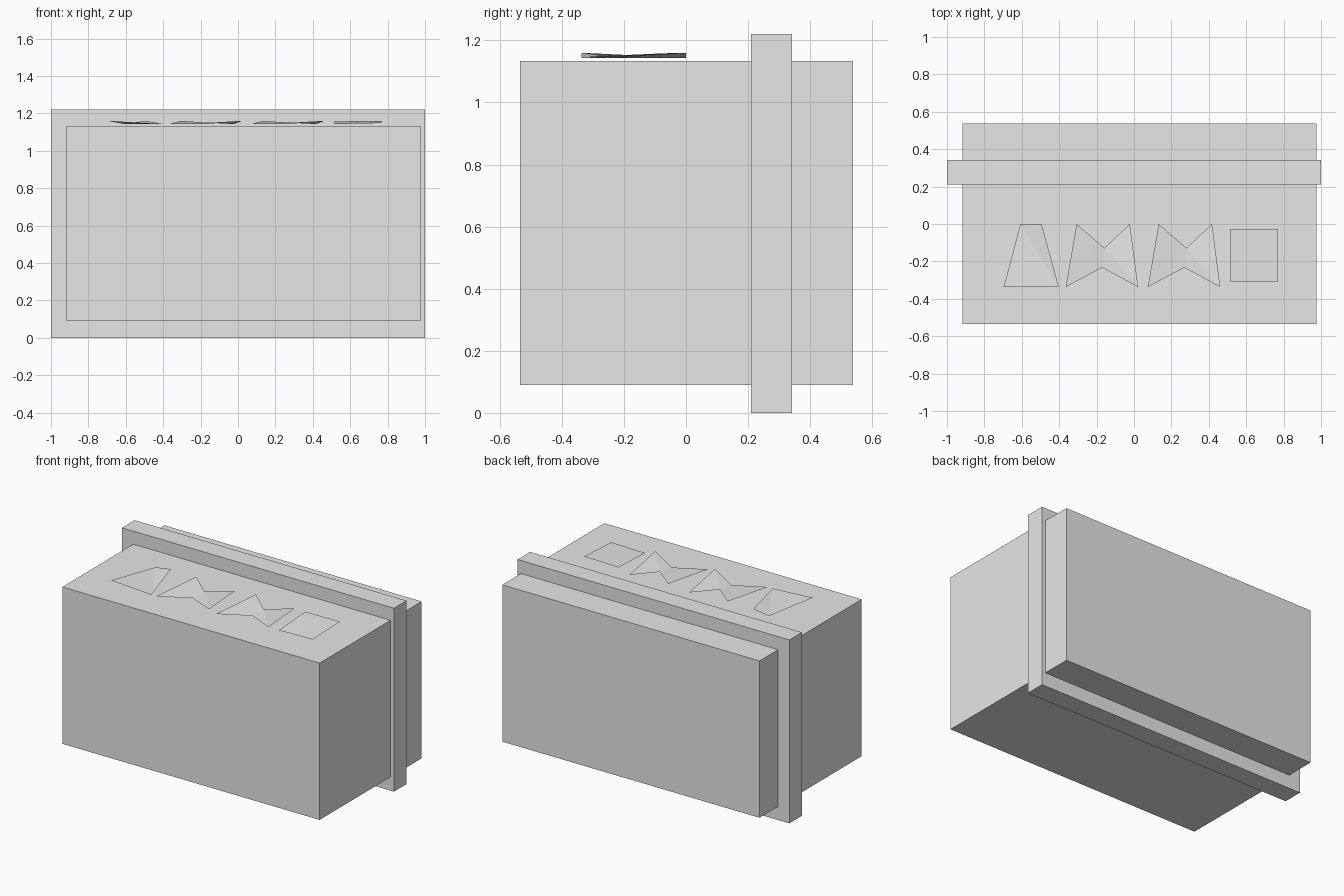
import bpy
import bmesh

cube = bpy.data.objects.get("Cube")
if cube:
    bpy.data.objects.remove(cube, do_unlink=True)

# Single light grey used everywhere
grey = bpy.data.materials.new("light grey")
grey.use_nodes = True
colour = (0.8, 0.8, 0.8, 1)
grey.diffuse_color = colour
grey.node_tree.nodes["Principled BSDF"].inputs["Base Color"].default_value = colour

LOW, HIGH = 1.143, 1.16


def finish(name, bm):
    mesh = bpy.data.meshes.new(name)
    bm.to_mesh(mesh)
    bm.free()
    mesh.materials.append(grey)
    obj = bpy.data.objects.new(name, mesh)
    bpy.context.collection.objects.link(obj)
    return obj


def box(name, low, high):
    bm = bmesh.new()
    bmesh.ops.create_cube(bm, size=1)
    for v in bm.verts:
        v.co = [h if c > 0 else l for c, l, h in zip(v.co, low, high)]
    return finish(name, bm)


def sheet(name, points, triangles, x=0):
    """Thin creased sheet, with its triangles facing up."""
    bm = bmesh.new()
    verts = [bm.verts.new((px + x, py, pz)) for px, py, pz in points]
    for tri in triangles:
        bm.faces.new([verts[i] for i in tri])
    bm.normal_update()
    for face in bm.faces:
        if face.normal.z < 0:
            face.normal_flip()
    return finish(name, bm)


# Main block and the band that runs around it
box("main_block", (-0.918, -0.535, 0.09), (0.975, 0.538, 1.133))
box("band", (-1, 0.21, 0), (1, 0.342, 1.22))

# Creased sheets floating just over the top
quad = [(0, 1, 3), (1, 2, 3)]
sheet("tapered_sheet",
      [(-0.697, -0.337, HIGH), (-0.402, -0.337, LOW),
       (-0.494, 0, HIGH), (-0.607, 0, LOW)], quad)
sheet("square_sheet",
      [(0.517, -0.31, LOW), (0.766, -0.31, 1.148),
       (0.77, -0.028, HIGH), (0.514, -0.026, 1.157)], quad)

bow_tie = [(-0.365, -0.337, LOW), (-0.17, -0.233, LOW), (0.022, -0.337, HIGH),
           (-0.022, 0, LOW), (-0.158, -0.128, 1.15), (-0.307, 0, HIGH)]
wings = [(0, 1, 5), (1, 4, 5), (1, 2, 4), (2, 3, 4)]
for name, x in (("right_bow_sheet", 0), ("left_bow_sheet", 0.439)):
    sheet(name, bow_tie, wings, x)
